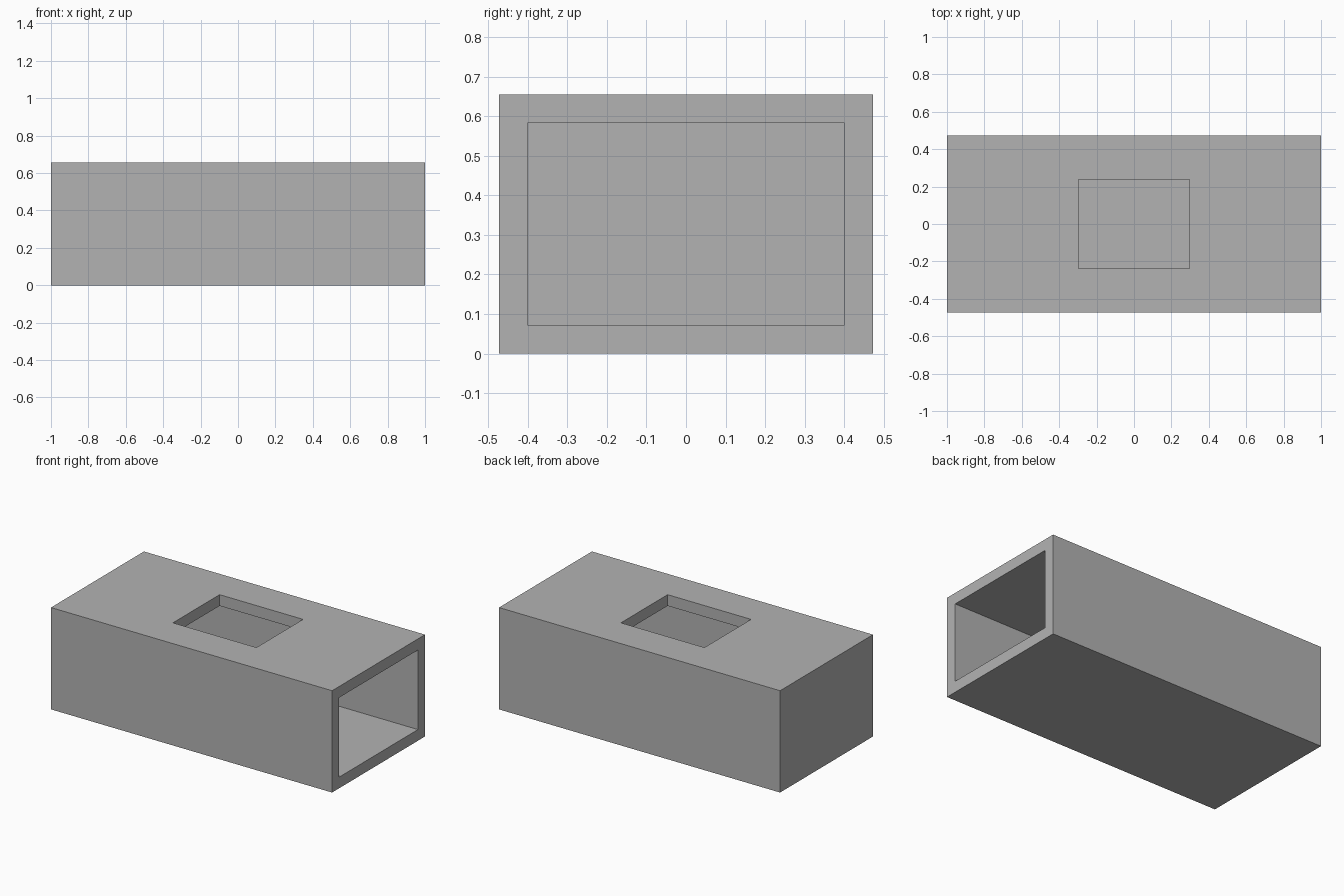
import bpy

default_cube = bpy.data.objects.get("Cube")
if default_cube:
    bpy.data.objects.remove(default_cube, do_unlink=True)

LENGTH, WIDTH, HEIGHT = 2.0, 0.944, 0.655
WALL = 0.072
HOLE_X, HOLE_Y = 0.594, 0.474


def box(name, low, high):
    """Axis-aligned box between two corners."""
    bpy.ops.mesh.primitive_cube_add(size=1)
    obj = bpy.context.object
    obj.name = obj.data.name = name
    for v in obj.data.vertices:
        v.co = [h if c > 0 else l for c, l, h in zip(v.co, low, high)]
    return obj


def cut(target, cutter):
    """Subtract the cutter from the target, then discard it."""
    cutter.hide_render = True
    mod = target.modifiers.new(cutter.name, 'BOOLEAN')
    mod.operation = 'DIFFERENCE'
    mod.solver = 'EXACT'
    mod.object = cutter
    bpy.context.view_layer.objects.active = target
    bpy.ops.object.modifier_apply(modifier=mod.name)
    bpy.data.objects.remove(cutter, do_unlink=True)


grey = bpy.data.materials.new("plain grey")
grey.use_nodes = True
colour = (0.45, 0.45, 0.45, 1)
grey.diffuse_color = colour
grey.node_tree.nodes["Principled BSDF"].inputs["Base Color"].default_value = colour

# Outer sleeve
x, y = LENGTH / 2, WIDTH / 2
sleeve = box("sleeve", (-x, -y, 0), (x, y, HEIGHT))
sleeve.data.materials.append(grey)

# Cavity open at the left end, closed at the right end
cut(sleeve, box("cavity_cutter", (WALL - x, WALL - y, WALL),
                (x + WALL, y - WALL, HEIGHT - WALL)))

# Rectangular window through the top wall
hx, hy = HOLE_X / 2, HOLE_Y / 2
cut(sleeve, box("window_cutter", (-hx, -hy, HEIGHT / 2), (hx, hy, HEIGHT + WALL)))

sleeve.data.shade_flat()
